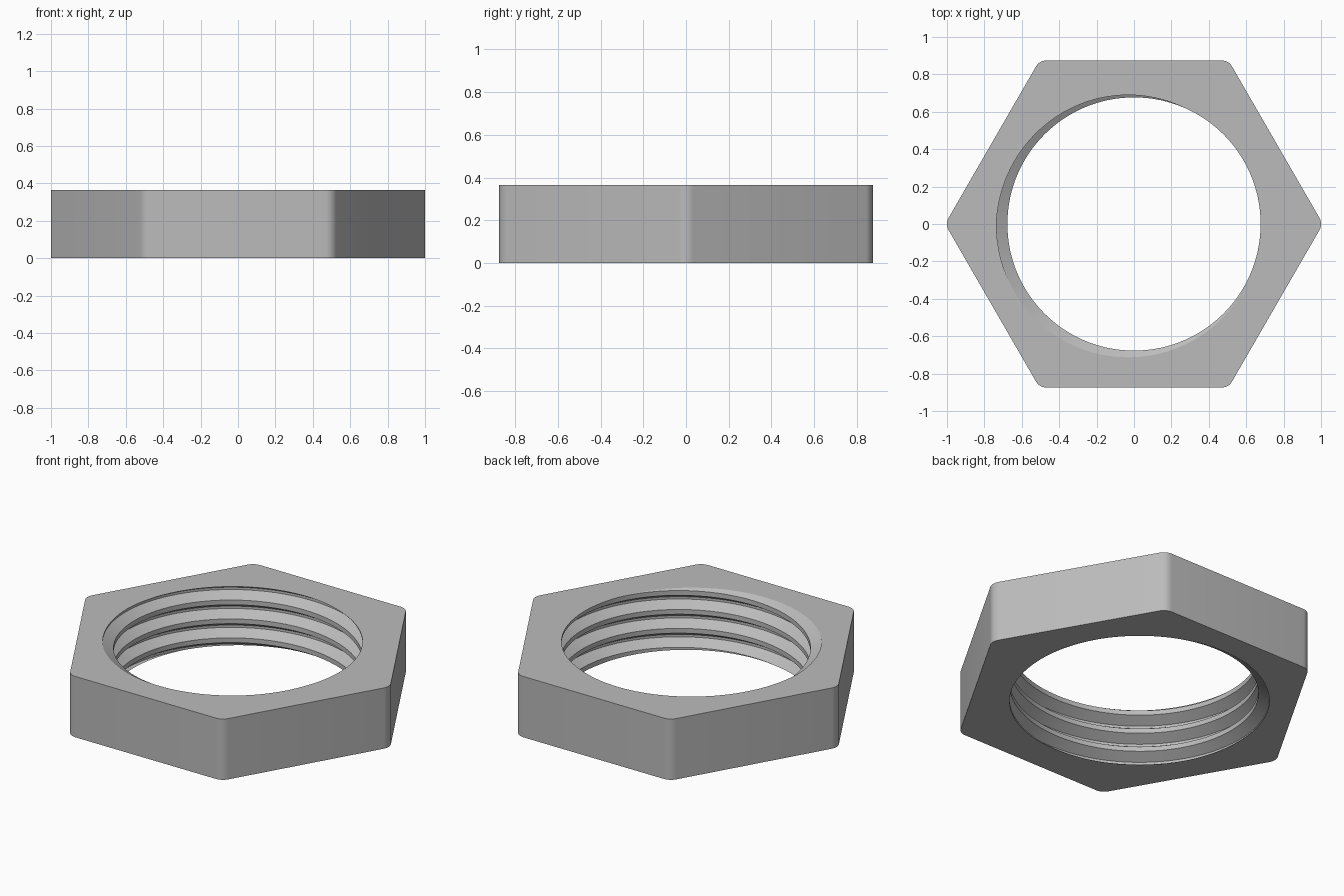
import bpy
import bmesh
from math import pi, cos, sin, radians
from mathutils import Vector

default = bpy.data.objects.get("Cube")
if default:
    bpy.data.objects.remove(default, do_unlink=True)

HEIGHT = 0.365
FLAT = 0.875            # centre to flat side
CORNER = 0.067          # rounding of the upright edges
MINOR, MAJOR = 0.677, 0.736
PITCH = 0.1135
START = radians(202)    # where the groove runs out through the top face
STEPS = 120             # segments per thread turn

steel = bpy.data.materials.new("plain grey steel")
steel.use_nodes = True
grey = (0.5, 0.5, 0.5, 1)
steel.diffuse_color = grey
steel.node_tree.nodes["Principled BSDF"].inputs["Base Color"].default_value = grey

bm = bmesh.new()

# Right-handed internal thread: one pitch of the profile, repeated upward
PROFILE = [(-1 / 16, MAJOR), (1 / 16, MAJOR), (3 / 8, MINOR), (5 / 8, MINOR)]
levels = [(k + off, r) for k in range(-6, 3) for off, r in PROFILE]
columns = []
for i in range(STEPS):
    a = 2 * pi * i / STEPS
    columns.append([
        bm.verts.new((r * cos(a), r * sin(a),
                      HEIGHT + PITCH * ((a - START) / (2 * pi) + lev)))
        for lev, r in levels])
# The last column meets the first one a full turn higher
columns.append(columns[0][len(PROFILE):])
for left, right in zip(columns, columns[1:]):
    for j in range(min(len(left), len(right)) - 1):
        bm.faces.new((left[j], left[j + 1], right[j + 1], right[j]))

# Trim the thread flush with the bottom and top faces
for z, up in ((0, -1), (HEIGHT, 1)):
    bmesh.ops.bisect_plane(bm, geom=bm.verts[:] + bm.edges[:] + bm.faces[:],
                           dist=1e-6, plane_co=(0, 0, z), plane_no=(0, 0, up),
                           clear_outer=True)


def rim_edges(z):
    return [e for e in bm.edges if e.is_boundary
            and all(abs(v.co.z - z) < 1e-4 for v in e.verts)]


rims = {z: rim_edges(z) for z in (0, HEIGHT)}

# Rounded hexagon outline
outline = []
for k in range(6):
    mid = k * pi / 3
    centre = Vector((cos(mid), sin(mid))) * ((FLAT - CORNER) / cos(pi / 6))
    for s in range(7):
        a = mid + (s / 6 - 0.5) * pi / 3
        outline.append(centre + CORNER * Vector((cos(a), sin(a))))

# Outer wall
lower = [bm.verts.new((p.x, p.y, 0)) for p in outline]
upper = [bm.verts.new((p.x, p.y, HEIGHT)) for p in outline]
count = len(outline)
for i in range(count):
    j = (i + 1) % count
    bm.faces.new((lower[i], lower[j], upper[j], upper[i]))

# Flat faces between the outline and the thread
for z, ring in ((0, lower), (HEIGHT, upper)):
    edges = [bm.edges.get((ring[i], ring[(i + 1) % count])) for i in range(count)]
    bmesh.ops.triangle_fill(bm, edges=rims[z] + edges, use_beauty=True,
                            normal=(0, 0, 1))

bmesh.ops.recalc_face_normals(bm, faces=bm.faces[:])
mesh = bpy.data.meshes.new("threaded_hex_nut")
bm.to_mesh(mesh)
bm.free()
mesh.materials.append(steel)

nut = bpy.data.objects.new("threaded_hex_nut", mesh)
bpy.context.collection.objects.link(nut)
bpy.ops.object.select_all(action="DESELECT")
nut.select_set(True)
bpy.context.view_layer.objects.active = nut
bpy.ops.object.shade_smooth_by_angle(angle=radians(25))
